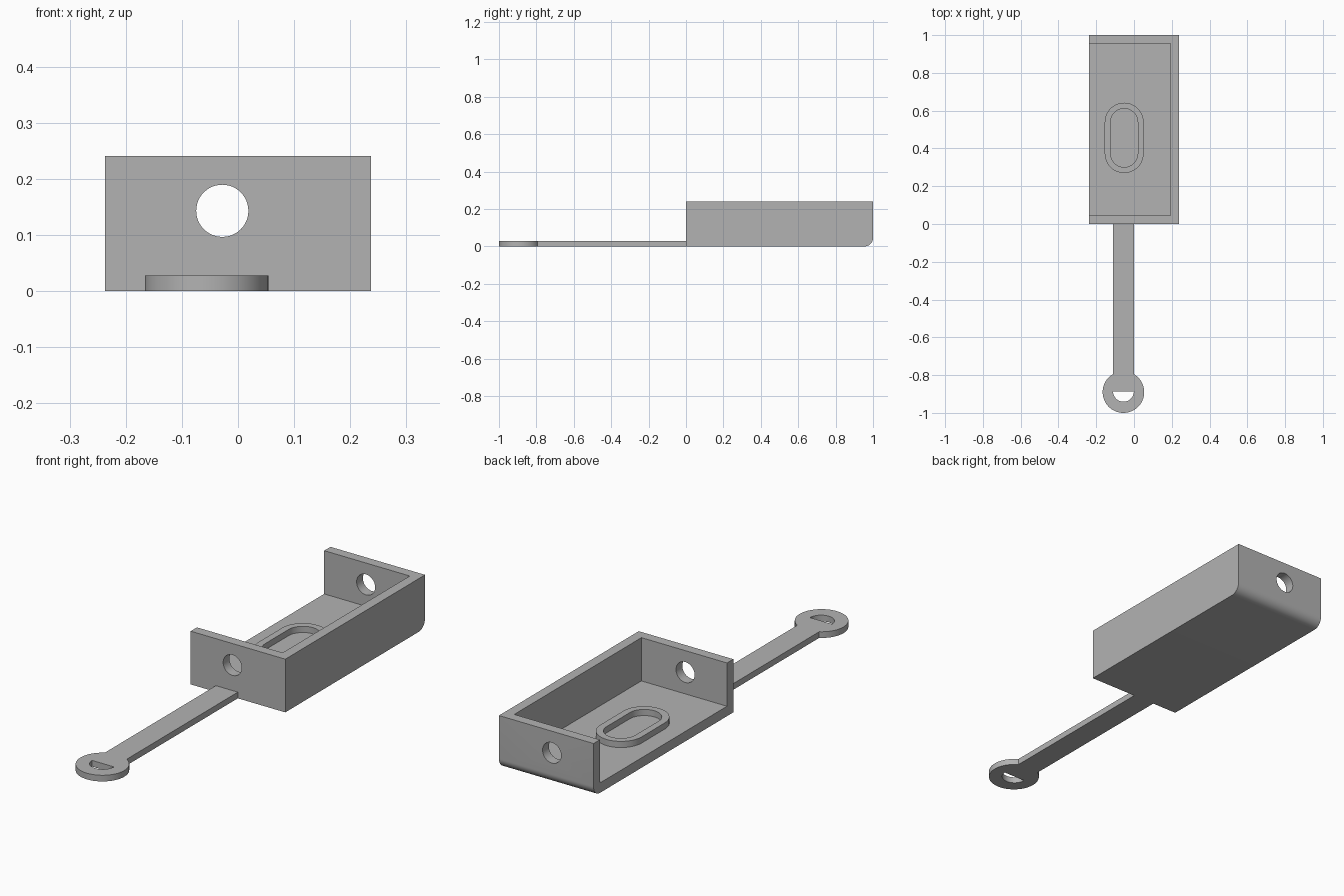
import bpy
import bmesh
from math import cos, sin, pi, asin
from mathutils import Vector

if "Cube" in bpy.data.objects:
    bpy.data.objects.remove(bpy.data.objects["Cube"], do_unlink=True)

grey = bpy.data.materials.new("plain grey")
grey.use_nodes = True
tone = (0.45, 0.45, 0.45, 1)
grey.diffuse_color = tone
grey.node_tree.nodes["Principled BSDF"].inputs["Base Color"].default_value = tone


def arc(cx, cy, r, a0, a1, n):
    steps = [a0 + (a1 - a0) * i / n for i in range(n + 1)]
    return [(cx + r * cos(a), cy + r * sin(a)) for a in steps]


def slot(cx, cy, r, half):
    # Rounded slot outline, long in y
    return arc(cx, cy + half, r, 0, pi, 24) + arc(cx, cy - half, r, pi, 2 * pi, 24)


def prism(name, outline, place, depth):
    # Extrude a closed outline; place maps its 2D points into space
    bm = bmesh.new()
    face = bm.faces.new([bm.verts.new(place(*p)) for p in outline])
    out = bmesh.ops.extrude_face_region(bm, geom=[face])
    moved = [v for v in out["geom"] if isinstance(v, bmesh.types.BMVert)]
    bmesh.ops.translate(bm, verts=moved, vec=Vector(depth))
    bmesh.ops.recalc_face_normals(bm, faces=bm.faces)
    mesh = bpy.data.meshes.new(name)
    bm.to_mesh(mesh)
    bm.free()
    mesh.materials.append(grey)
    obj = bpy.data.objects.new(name, mesh)
    bpy.context.collection.objects.link(obj)
    return obj


def flat(z):
    return lambda x, y: (x, y, z)


def cut(obj, cutter):
    # Subtract the cutter and discard it
    mod = obj.modifiers.new("cut", "BOOLEAN")
    mod.operation = "DIFFERENCE"
    mod.solver = "EXACT"
    mod.object = cutter
    bpy.context.view_layer.objects.active = obj
    bpy.ops.object.modifier_apply(modifier=mod.name)
    bpy.data.objects.remove(cutter, do_unlink=True)


HALF, HEIGHT, WALL, THIN = 0.237, 0.241, 0.045, 0.028
AXIS = -0.056

# Tray: side profile with a rounded lower back edge, swept across x
profile = [(0, HEIGHT), (0, 0)] + arc(1 - WALL, WALL, WALL, -pi / 2, 0, 12) + [(1, HEIGHT)]
tray = prism("tray", profile, lambda y, z: (-HALF, y, z), (2 * HALF, 0, 0))

# Hollow, open at the top and on the -x side
x0, x1, y0, y1 = -HALF - 0.1, HALF - WALL, WALL, 1 - WALL
hollow = prism("hollow_cutter", [(x0, y0), (x1, y0), (x1, y1), (x0, y1)], flat(WALL), (0, 0, 1))
cut(tray, hollow)

# Round hole through both end walls
bore = prism("bore_cutter", arc(-0.028, 0.143, 0.0465, 0, 2 * pi, 48)[:-1],
             lambda x, z: (x, -0.1, z), (0, 1.2, 0))
cut(tray, bore)

# Raised oval rim on the tray floor
rim = prism("oval_rim", slot(-0.052, 0.456, 0.103, 0.083), flat(WALL - 0.005), (0, 0, THIN + 0.005))
cut(rim, prism("rim_cutter", slot(-0.052, 0.456, 0.072, 0.083), flat(0), (0, 0, 0.2)))

# Strap ending in a round eyelet
R, CY, W = 0.11, -0.89, 0.055
spread = asin(W / R)
outline = arc(AXIS, CY, R, pi / 2 + spread, 5 * pi / 2 - spread, 60)
outline += [(AXIS + W, 0.01), (AXIS - W, 0.01)]
strap = prism("strap", outline, flat(0), (0, 0, THIN))

# Half-round opening in the eyelet
cut(strap, prism("eyelet_cutter", arc(AXIS, CY + 0.004, W, pi, 2 * pi, 30), flat(-0.1), (0, 0, 0.2)))

for obj in (tray, rim, strap):
    bpy.ops.object.select_all(action="DESELECT")
    obj.select_set(True)
    bpy.context.view_layer.objects.active = obj
    bpy.ops.object.shade_smooth_by_angle(angle=pi / 6)
